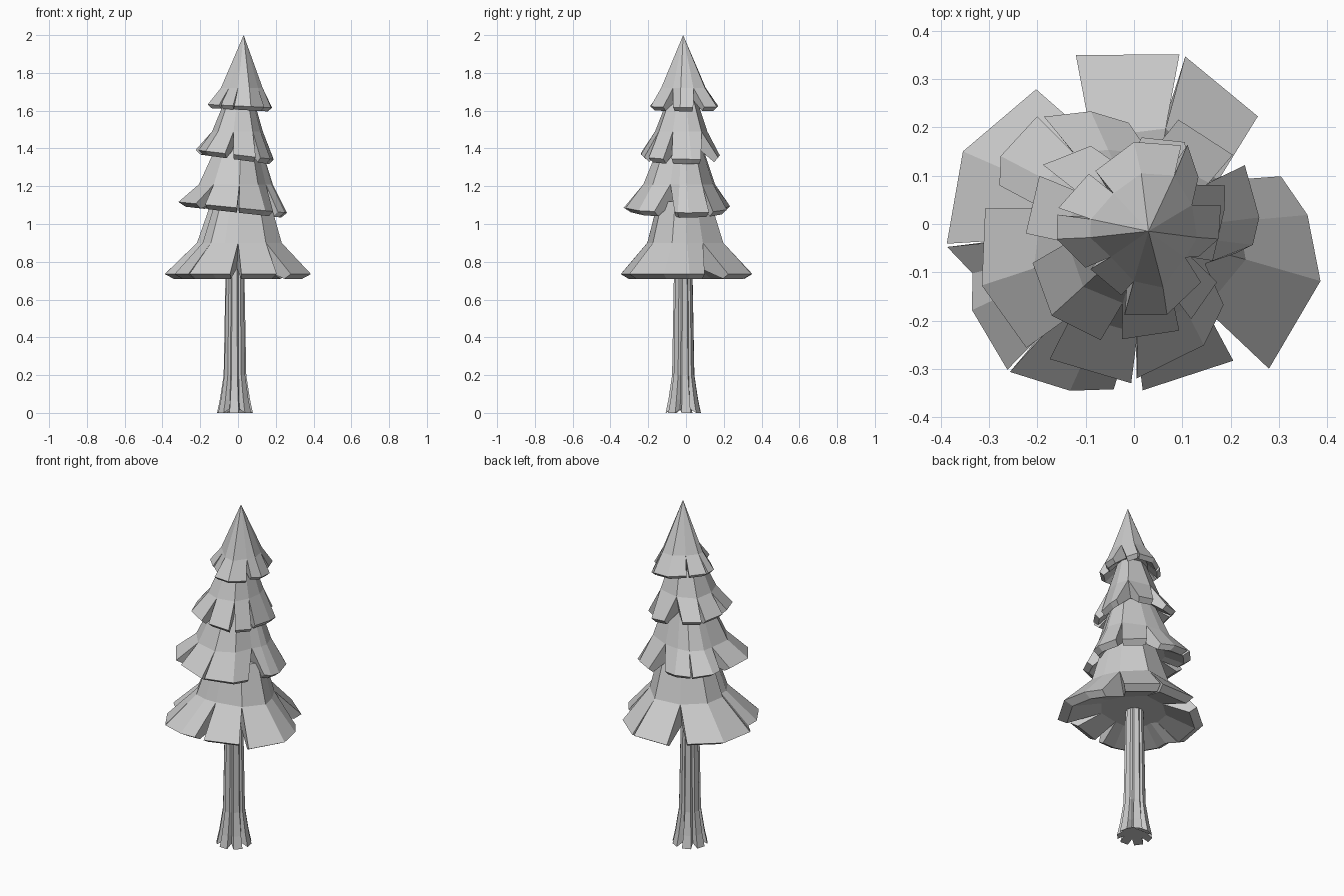
import bpy, bmesh, math
from mathutils import Vector

cube = bpy.data.objects.get("Cube")
if cube:
    bpy.data.objects.remove(cube, do_unlink=True)

GREY = (0.6, 0.6, 0.6, 1.0)
grey = bpy.data.materials.new("plain grey")
grey.use_nodes = True
grey.diffuse_color = GREY
grey.node_tree.nodes["Principled BSDF"].inputs["Base Color"].default_value = GREY


def polar(angle, radius, z, centre=(0, 0)):
    a = math.radians(angle)
    return Vector((centre[0] + radius * math.cos(a), centre[1] + radius * math.sin(a), z))


def finish(name, bm):
    bmesh.ops.recalc_face_normals(bm, faces=bm.faces)
    mesh = bpy.data.meshes.new(name)
    bm.to_mesh(mesh)
    bm.free()
    mesh.materials.append(grey)
    obj = bpy.data.objects.new(name, mesh)
    bpy.context.collection.objects.link(obj)
    return obj


def branch_tier(name, petals, top, split, lip, tilt, apex=False, drop=0.025):
    """Cone whose skirt splits into thick flaring petals.
    petals: lists of (angle, radius in hundredths), counter-clockwise.
    top and split: (height, fraction of the rim radius); lip: rim height."""
    bm = bmesh.new()
    centre = (0.03, -0.015) if apex else (0.015, -0.01)
    tip = bm.verts.new((*centre, top[0])) if apex else None
    uppers, inners = [], []

    def column(angle, radius):
        # shared spine: top ring, split ring, inner underside ring
        r = radius / 100
        s = bm.verts.new(polar(angle, r * split[1], split[0], (centre[0] / 2, centre[1] / 2)))
        i = bm.verts.new(polar(angle, r * split[1] * 0.8, lip + 0.03))
        t = tip or bm.verts.new(polar(angle, r * top[1], top[0], centre))
        uppers.append(t)
        inners.append(i)
        return t, s, i

    # one column in each gap between neighbouring petals
    gaps = []
    for k, petal in enumerate(petals):
        (a, ra), (b, rb) = petals[k - 1][-1], petal[0]
        turn = (b - a + 180) % 360 - 180
        gaps.append((a + turn / 2, (ra + rb) / 2))
    starts = []
    spines = []
    for petal, gap in zip(petals, gaps):
        starts.append(column(*gap))
        spines.append([column(*p) for p in petal[1:-1]])

    for k, petal in enumerate(petals):
        cols = [starts[k]] + spines[k] + [starts[(k + 1) % len(petals)]]
        rim, under = [], []
        for angle, radius in petal:
            p = polar(angle, radius / 100, lip)
            p.z -= tilt * p.x
            rim.append(bm.verts.new(p))
            under.append(bm.verts.new((p.x * 0.88, p.y * 0.88, p.z - drop)))
        for j in range(len(petal) - 1):
            (t0, s0, i0), (t1, s1, i1) = cols[j], cols[j + 1]
            bm.faces.new((t0, s0, s1) if apex else (t0, s0, s1, t1))
            bm.faces.new((s0, rim[j], rim[j + 1], s1))
            bm.faces.new((rim[j], under[j], under[j + 1], rim[j + 1]))
            bm.faces.new((under[j], i0, i1, under[j + 1]))
        for col, e in ((cols[0], 0), (cols[-1], -1)):
            bm.faces.new((col[1], col[2], under[e], rim[e]))
    bm.faces.new(inners)
    if not apex:
        bm.faces.new(uppers)
    return finish(name, bm)


# Foliage, lowest tier first
branch_tier("lower_branches", [
    [(-173, 39), (-163, 35), (-152, 38), (-131, 40)],
    [(-130, 40), (-111, 37), (-97, 34.5)],
    [(-87, 34.5), (-54, 35)],
    [(-47, 41), (-17, 40.4), (3, 36), (18, 32)],
    [(41, 34), (73, 36.3)],
    [(75, 36.4), (109, 37)],
    [(126, 34.5), (157, 38.5), (186, 39)],
], top=(1.12, 0.4), split=(0.9, 0.58), lip=0.735, tilt=0.0)

branch_tier("middle_branches", [
    [(174, 31), (202, 34), (229, 34)],
    [(238, 33), (269, 33)],
    [(271, 32), (300, 29), (318, 25)],
    [(344, 22), (350, 25), (363, 26), (388, 26)],
    [(395, 25), (427, 23.5)],
    [(453, 21), (471, 25), (490, 29)],
    [(492, 30), (513, 31), (524, 29)],
], top=(1.42, 0.4), split=(1.21, 0.68), lip=1.085, tilt=0.1)

branch_tier("upper_branches", [
    [(201, 22.5), (228, 25.5), (254, 25)],
    [(264, 24), (293, 24)],
    [(301, 23), (325, 21)],
    [(335, 18), (369, 19), (383, 20.5)],
    [(418, 20), (445, 18)],
    [(479, 18.5), (507, 22.5)],
    [(513, 22), (545, 22.5)],
], top=(1.7, 0.3), split=(1.49, 0.66), lip=1.365, tilt=0.12)

branch_tier("crown", [
    [(173, 16), (191, 16.3), (222, 13.5)],
    [(226, 13), (260, 15)],
    [(264, 19), (290, 20), (319, 18.4)],
    [(333, 15), (350, 17.8), (372, 18.4)],
    [(396, 16.5), (416, 19.8)],
    [(419, 19), (450, 17), (486, 13.6)],
    [(492, 14), (528, 16)],
], top=(2.0, 0), split=(1.72, 0.66), lip=1.625, tilt=0.05, apex=True, drop=0.02)

# Trunk: faceted column flaring into stubby roots
ROOTS = 7
bm = bmesh.new()
rings = []
# height, root radius, groove radius
for z, out, groove in ((0.0, 0.095, 0.062), (0.07, 0.08, 0.055), (0.2, 0.06, 0.05), (0.85, 0.048, 0.043)):
    ring = []
    for k in range(ROOTS):
        a = 360 / ROOTS * k + 10
        for shift, r in ((-15, out), (15, out), (26, groove)):
            lift = 0.02 if z == 0 and shift == 26 else 0
            ring.append(bm.verts.new(polar(a + shift, r, z + lift, (-0.016, -0.015))))
    rings.append(ring)
for low, high in zip(rings, rings[1:]):
    for k in range(len(low)):
        bm.faces.new((low[k - 1], low[k], high[k], high[k - 1]))
bm.faces.new(rings[0])
bm.faces.new(rings[-1])
finish("trunk", bm)
